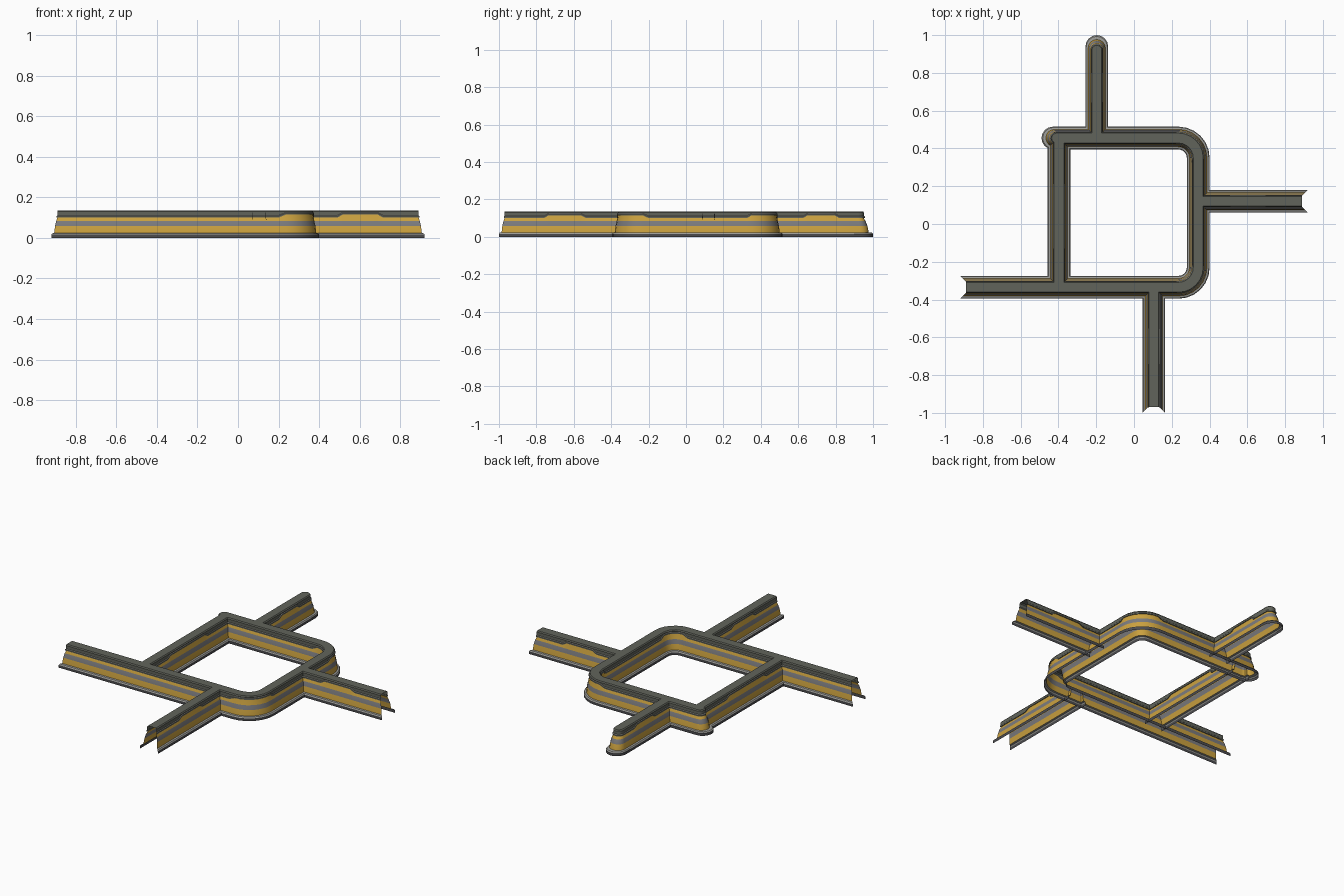
import bpy, bmesh
from math import sin, cos, pi, radians
from mathutils import Vector

if "Cube" in bpy.data.objects:
    bpy.data.objects.remove(bpy.data.objects["Cube"])


def material(name, rgb):
    m = bpy.data.materials.new(name)
    m.diffuse_color = (*rgb, 1)
    m.use_nodes = True
    m.node_tree.nodes["Principled BSDF"].inputs["Base Color"].default_value = m.diffuse_color
    return m


MATS = [material("dark_base", (0.07, 0.07, 0.075)),
        material("pale_ledge", (0.33, 0.33, 0.31)),
        material("gold_panel", (0.60, 0.36, 0.05)),
        material("grey_band", (0.20, 0.20, 0.21)),
        material("coping", (0.12, 0.127, 0.105))]

# half cross-section, bottom to top: (half width, z, notch lift, material of strip above)
PROFILE = [(.060, 0, 0, 0), (.060, .016, 0, 1), (.056, .022, 0, 1), (.046, .024, 0, 2),
           (.042, .058, 0, 3), (.036, .084, 0, 2), (.030, .100, .015, 4),
           (.034, .100, .015, 4), (.034, .108, .015, 1), (.031, .111, .015, 4),
           (.031, .130, 0, 4), (.026, .136, 0, 4), (0, .136, 0, 4)]
TAPER = {"butt": 0, "open": 1.0, "round": 0.67}


def wall(name, path, start="butt", end="butt"):
    """Sweep the hollow profile along (x, y, lift) points with chosen end styles."""
    pts = [Vector((x, y, 0)) for x, y, _ in path]
    last = len(pts) - 1
    sides = []
    for i, p in enumerate(pts):
        a = (pts[i] - pts[i - 1]).normalized() if i else None
        b = (pts[i + 1] - pts[i]).normalized() if i < last else None
        a, b = a or b, b or a
        t = (a + b).normalized()
        n = Vector((-t.y, t.x, 0)) / t.dot(a)
        out, taper = Vector(), 0
        if i == 0:
            out, taper = -t, TAPER[start]
        elif i == last:
            out, taper = t, TAPER[end]
        sides.append((p, n, out, taper, path[i][2]))
    # left side forward, optional round nose, right side back
    stations = list(sides)
    if end == "round":
        p, n, out, taper, lift = sides[-1]
        for k in range(1, 8):
            ang = pi * k / 8
            stations.append((p, n * cos(ang) + out * sin(ang), out, taper, lift))
    nose = len(stations)
    stations += [(p, -n, o, tp, l) for p, n, o, tp, l in reversed(sides)]

    bm = bmesh.new()
    rows = []
    for p, n, out, taper, lift in stations:
        row = []
        for r, z, dz, _ in PROFILE:
            co = p + n * r + out * taper * (max(r, .030) - .060)
            co.z = z + dz * lift
            row.append(bm.verts.new(co))
        rows.append(row)
    for i in range(len(rows) - 1):
        if i == nose - 1 and end != "round":
            continue
        for k in range(len(PROFILE) - 1):
            f = bm.faces.new((rows[i][k], rows[i][k + 1], rows[i + 1][k + 1], rows[i + 1][k]))
            f.material_index = PROFILE[k][3]
    bmesh.ops.remove_doubles(bm, verts=bm.verts, dist=1e-5)
    me = bpy.data.meshes.new(name)
    bm.to_mesh(me)
    bm.free()
    for m in MATS:
        me.materials.append(m)
    ob = bpy.data.objects.new(name, me)
    bpy.context.collection.objects.link(ob)
    bpy.context.view_layer.objects.active = ob
    bpy.ops.object.select_all(action='DESELECT')
    ob.select_set(True)
    bpy.ops.object.shade_smooth_by_angle(angle=radians(25))


def arc(cx, cy, r, a0, a1, n=6):
    return [(cx + r * cos(radians(a0 + (a1 - a0) * i / n)),
             cy + r * sin(radians(a0 + (a1 - a0) * i / n)), 1) for i in range(n + 1)]


def notched(a, b, lo, hi, ramp=.027):
    """Straight run from a to b, coping raised between distances lo and hi."""
    a, b = Vector(a), Vector(b)
    d = (b - a).normalized()
    stops = [(0, 0), (lo, 0), (lo + ramp, 1), (hi - ramp, 1), (hi, 0), ((b - a).length, 0)]
    return [(*(a + d * s), lift) for s, lift in stops]


# long wall turning two rounded corners
main = [(-.92, -.335, 0), (.20, -.335, 0)]
main += arc(.235, -.23, .105, -90, 0)
main += [(.34, -.20, 0), (.34, .325, 0)]
main += arc(.235, .35, .105, 0, 90)
main += [(.20, .455, 0), (-.43, .455, 0)]
wall("main_wall", main, "open", "round")

# straight branches
wall("left_wall", notched((-.397, -.31), (-.397, .435), .16, .54))
wall("back_branch", notched((-.197, .48), (-.197, .94), .145, .34), end="round")
wall("right_branch", notched((.365, .12), (.92, .12), .125, .35), end="open")
wall("front_branch", notched((.105, -.36), (.105, -1.0), .175, .40), end="open")
